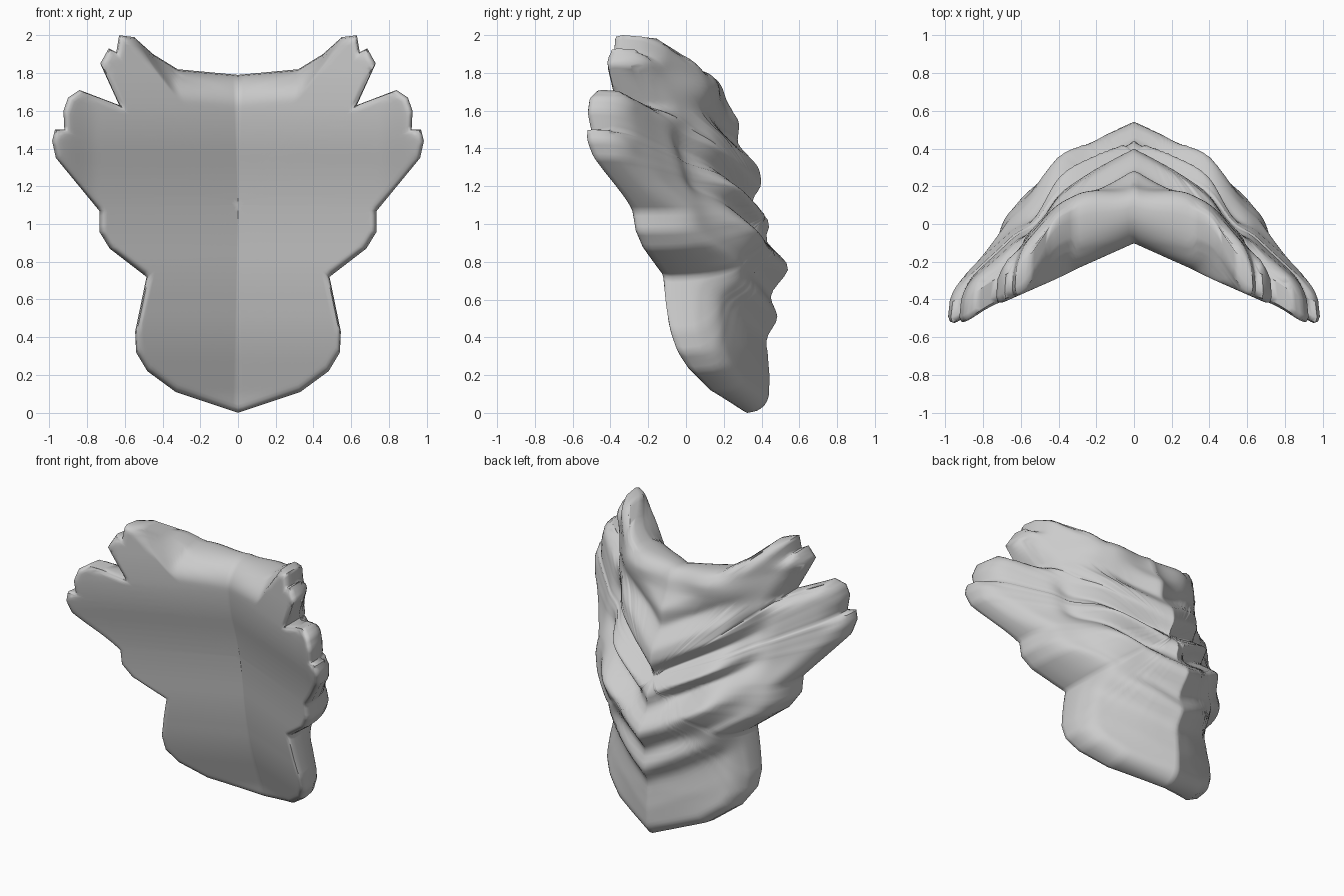
import bpy, bmesh, math
from mathutils import Vector

cube = bpy.data.objects.get("Cube")
if cube:
    bpy.data.objects.remove(cube, do_unlink=True)

HUB = Vector((0, 1.1))
RINGS = 36

# Half outline (x, z), from top centre round the feathered tips to the bottom point
OUTLINE = [(0, 1.79), (.32, 1.82), (.45, 1.9), (.55, 1.99), (.63, 2), (.645, 1.91),
           (.685, 1.93), (.73, 1.85), (.63, 1.63), (.84, 1.71), (.9, 1.67), (.925, 1.6),
           (.92, 1.5), (.97, 1.5), (.985, 1.44), (.965, 1.35), (.735, 1.07), (.735, .96),
           (.68, .87), (.485, .72), (.545, .43), (.54, .32), (.48, .22), (.33, .11), (0, 0)]
# Centre line of the hollow front (z, y)
FRONT = [(0, .31), (.2, .23), (.4, .15), (.7, .08), (1, .04), (1.2, 0), (1.5, -.09), (1.7, -.11)]
# Shell thickness along the centre (z, depth)
THICK = [(0, .12), (.1, .17), (.34, .27), (.6, .36), (.78, .42), (1, .37), (1.3, .38),
         (1.55, .36), (1.65, .32), (1.8, .28)]
# Height of the chevron folds across the back (z, height)
FOLDS = [(.2, 0), (.4, -.02), (.5, .05), (.62, -.03), (.77, .08), (.92, -.04), (1, .06),
         (1.12, -.05), (1.2, .03), (1.3, .04), (1.42, -.03), (1.55, .03), (1.68, 0)]


def smooth(a, b, v):
    f = min(max((v - a) / (b - a), 0), 1)
    return f * f * (3 - 2 * f)


def lerp_table(table, v):
    if v <= table[0][0]:
        return table[0][1]
    for (a, p), (b, q) in zip(table, table[1:]):
        if v <= b:
            return p + (q - p) * (v - a) / (b - a)
    return table[-1][1]


def front_y(x, z):
    centre = sum(lerp_table(FRONT, z + dz) for dz in (-.1, -.05, 0, .05, .1)) / 5
    return centre - .44 * x - .03 * smooth(.75, .95, x)


def subdivide(points, step):
    out = []
    for a, b in zip(points, points[1:]):
        a, b = Vector(a), Vector(b)
        n = math.ceil((b - a).length / step)
        out += [a.lerp(b, i / n) for i in range(n)]
    return out + [Vector(points[-1])]


def depths(x, z, gap, collar):
    """Front and back y at a point; gap is the distance to the rim, collar is 1 at the top edge."""
    front = front_y(x, z)
    chest = smooth(.6, .75, z - .25 * x)
    wide = smooth(.1 + .2 * chest, .8 + .1 * chest, x)
    thick = lerp_table(THICK, z) * (1 - wide) + .2 * wide
    # fuller shoulders and ribs, with a hollow where the folds end
    thick += .1 * smooth(1.5, 1.75, z) * smooth(0, .3, x) * (1 - smooth(.38, .65, x))
    thick += .05 * chest * (1 - smooth(1, 1.25, z)) * smooth(.2, .45, x)
    thick -= .06 * smooth(1.05, 1.25, z) * (1 - smooth(1.4, 1.6, z)) * (1 - smooth(0, .12, abs(x - .52)))
    edge = .22 + .5 * collar
    q = max(0, 1 - gap / (.035 + .135 * collar))
    q_back = max(0, 1 - gap / .09)
    round_back = max(0, 1 - q_back ** 2.3) ** .45
    fold = lerp_table(FOLDS, z - .52 * x)
    fold *= (1 + .2 * smooth(0, .2, x)) * (1 - smooth(.38, .6, x)) * (1 - smooth(1.45, 1.7, z))
    back = front + thick * (edge + (1 - edge) * round_back) + fold * round_back
    return front + thick * edge * (1 - math.sqrt(max(0, 1 - q * q))), back


# Chest shell: front and back sheets that meet at the rim
bm = bmesh.new()
rim = subdivide(OUTLINE, .03)
sheets = ([], [])
for p in rim:
    collar = smooth(1.7, 1.78, p.y) * (1 - smooth(.4, .62, p.x))
    rows = ([], [])
    for i in range(RINGS + 1):
        t = 1 - (1 - i / RINGS) ** 1.3
        c = HUB.lerp(p, t)
        gap = min((c - r).length for r in rim) if i < RINGS else 0
        for row, y in zip(rows, depths(c.x, c.y, gap, collar)):
            row.append(bm.verts.new((c.x, y, c.y)))
    for sheet, row in zip(sheets, rows):
        sheet.append(row)
for sheet in sheets:
    for r, s in zip(sheet, sheet[1:]):
        for i in range(RINGS):
            bm.faces.new((r[i], s[i], s[i + 1], r[i + 1]))

# Mirror to the other half, then weld the seam, hub and rim
half = bm.verts[:] + bm.edges[:] + bm.faces[:]
copy = bmesh.ops.duplicate(bm, geom=half)["geom"]
for v in copy:
    if isinstance(v, bmesh.types.BMVert):
        v.co.x *= -1
bmesh.ops.remove_doubles(bm, verts=bm.verts[:], dist=.0003)

# Soften the folds on the back
for _ in range(3):
    inner = [v for v in bm.verts if .35 < v.co.z < 1.6
             and v.co.y > front_y(abs(v.co.x), v.co.z) + .15]
    bmesh.ops.smooth_vert(bm, verts=inner, factor=.5, use_axis_y=True)
bmesh.ops.recalc_face_normals(bm, faces=bm.faces[:])
mesh = bpy.data.meshes.new("chest_shell")
bm.to_mesh(mesh)
bm.free()
shell = bpy.data.objects.new("chest_shell", mesh)
bpy.context.collection.objects.link(shell)

# Plain grey
grey = bpy.data.materials.new("plain_grey")
grey.use_nodes = True
colour = (.6, .6, .6, 1)
grey.diffuse_color = colour
grey.node_tree.nodes["Principled BSDF"].inputs["Base Color"].default_value = colour
mesh.materials.append(grey)

bpy.context.view_layer.objects.active = shell
shell.select_set(True)
bpy.ops.object.shade_smooth_by_angle(angle=math.radians(70))
